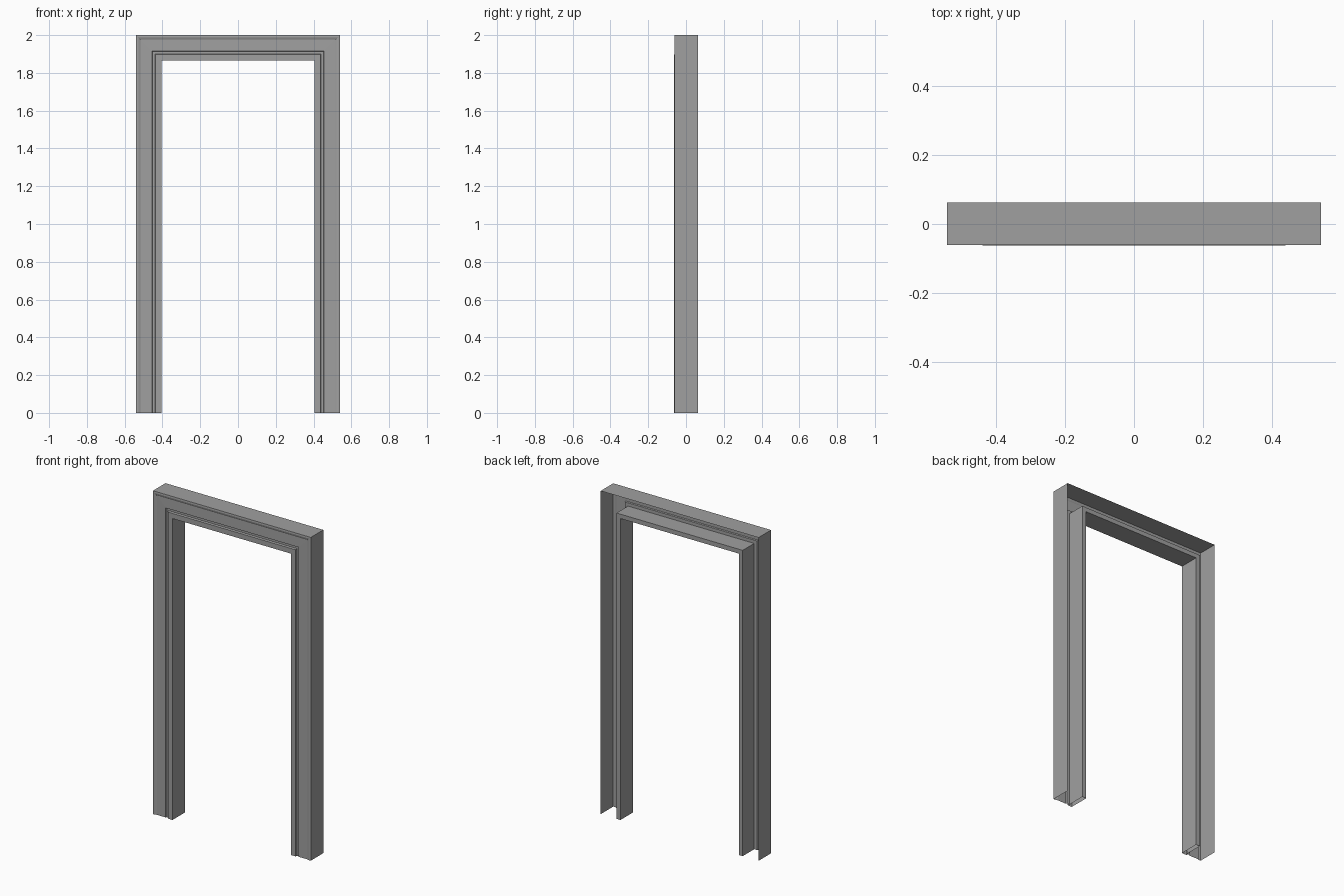
import bpy, bmesh

if "Cube" in bpy.data.objects:
    bpy.data.objects.remove(bpy.data.objects["Cube"])

HALF_WIDTH, HEIGHT = 0.54, 2.0

# Folded section: (distance in from the outer edge, depth y)
PROFILE = [
    (0.0, 0.0625), (0.0, -0.060),                       # outer side wall
    (0.010, -0.061), (0.018, -0.059), (0.024, -0.056),  # edge bead
    (0.085, -0.057),                                    # flat face
    (0.088, -0.050), (0.100, -0.050),                   # shadow groove
    (0.103, -0.0625), (0.135, -0.0625),                 # inner front strip
    (0.135, 0.0625), (0.108, 0.0625),                   # jamb lining and back lip
    (0.108, -0.050), (0.100, -0.050),                   # return wall to the groove
]


def sweep_frame(name, profile, material):
    """Sweep a section up one leg, across the head and down the other, mitred."""
    bm = bmesh.new()
    rows = []
    for d, y in profile:
        x, z = HALF_WIDTH - d, HEIGHT - d
        rows.append([bm.verts.new(p) for p in
                     ((-x, y, 0), (-x, y, z), (x, y, z), (x, y, 0))])
    for a, b in zip(rows, rows[1:]):
        for i in range(3):
            bm.faces.new((a[i], a[i + 1], b[i + 1], b[i]))
    bmesh.ops.remove_doubles(bm, verts=bm.verts, dist=1e-5)
    bmesh.ops.recalc_face_normals(bm, faces=bm.faces)
    mesh = bpy.data.meshes.new(name)
    bm.to_mesh(mesh)
    bm.free()
    mesh.materials.append(material)
    obj = bpy.data.objects.new(name, mesh)
    bpy.context.collection.objects.link(obj)
    return obj


# Dark grey paint
paint = bpy.data.materials.new("dark_grey_paint")
paint.diffuse_color = (0.35, 0.35, 0.35, 1.0)
paint.use_nodes = True
paint.node_tree.nodes["Principled BSDF"].inputs["Base Color"].default_value = paint.diffuse_color

# Face trim and jamb lining as one folded frame
sweep_frame("door_frame", PROFILE, paint)
